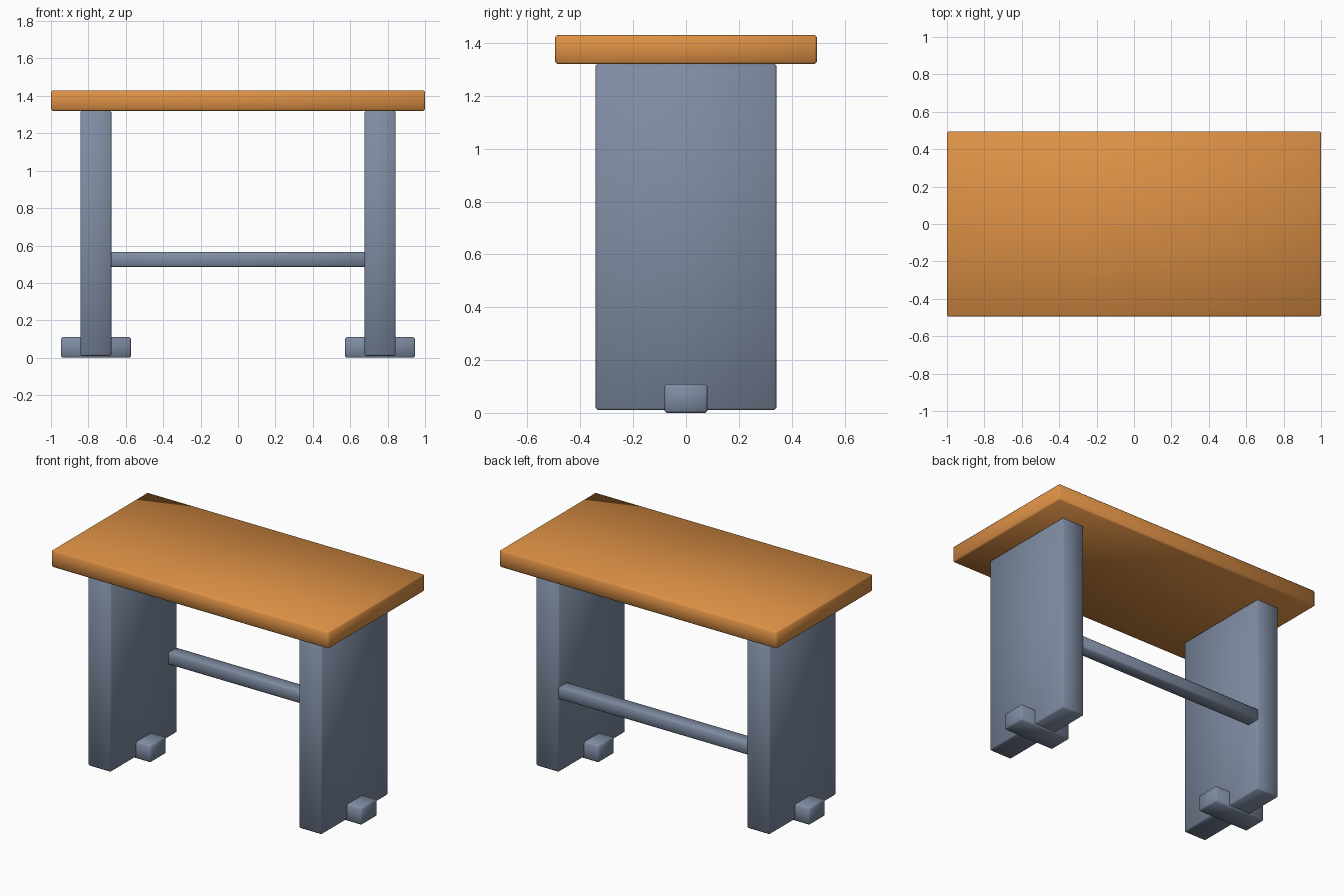
import bpy

if "Cube" in bpy.data.objects:
    bpy.data.objects.remove(bpy.data.objects["Cube"])


def material(name, rgb):
    m = bpy.data.materials.new(name)
    m.diffuse_color = (*rgb, 1.0)
    m.use_nodes = True
    m.node_tree.nodes["Principled BSDF"].inputs["Base Color"].default_value = m.diffuse_color
    return m


orange = material("orange wood", (0.72, 0.28, 0.06))
slate = material("slate grey", (0.21, 0.26, 0.36))


def box(name, x, y, z, mat, bevel=0.008):
    """Box from (min, max) ranges, with a fine chamfer and soft shading."""
    bpy.ops.mesh.primitive_cube_add(size=1)
    ob = bpy.context.object
    ob.name = name
    ranges = (x, y, z)
    ob.location = [(a + b) / 2 for a, b in ranges]
    ob.scale = [b - a for a, b in ranges]
    bpy.ops.object.transform_apply(location=True, rotation=False, scale=True)
    ob.data.materials.append(mat)
    mod = ob.modifiers.new("chamfer", 'BEVEL')
    mod.width = bevel
    mod.segments = 1
    bpy.ops.object.shade_smooth()
    return ob


# Table top
box("table_top", (-1, 1), (-0.495, 0.495), (1.32, 1.43), orange)

# Panel legs, each with a foot bar running through the bottom
for side, cx in (("left", -0.76), ("right", 0.76)):
    box(side + "_leg", (cx - 0.083, cx + 0.083), (-0.342, 0.342), (0.01, 1.322), slate)
    box(side + "_foot", (cx - 0.187, cx + 0.187), (-0.081, 0.081), (0.0, 0.11), slate)

# Stretcher bar between the legs, along the back
box("back_stretcher", (-0.69, 0.69), (0.25, 0.34), (0.485, 0.565), slate)
